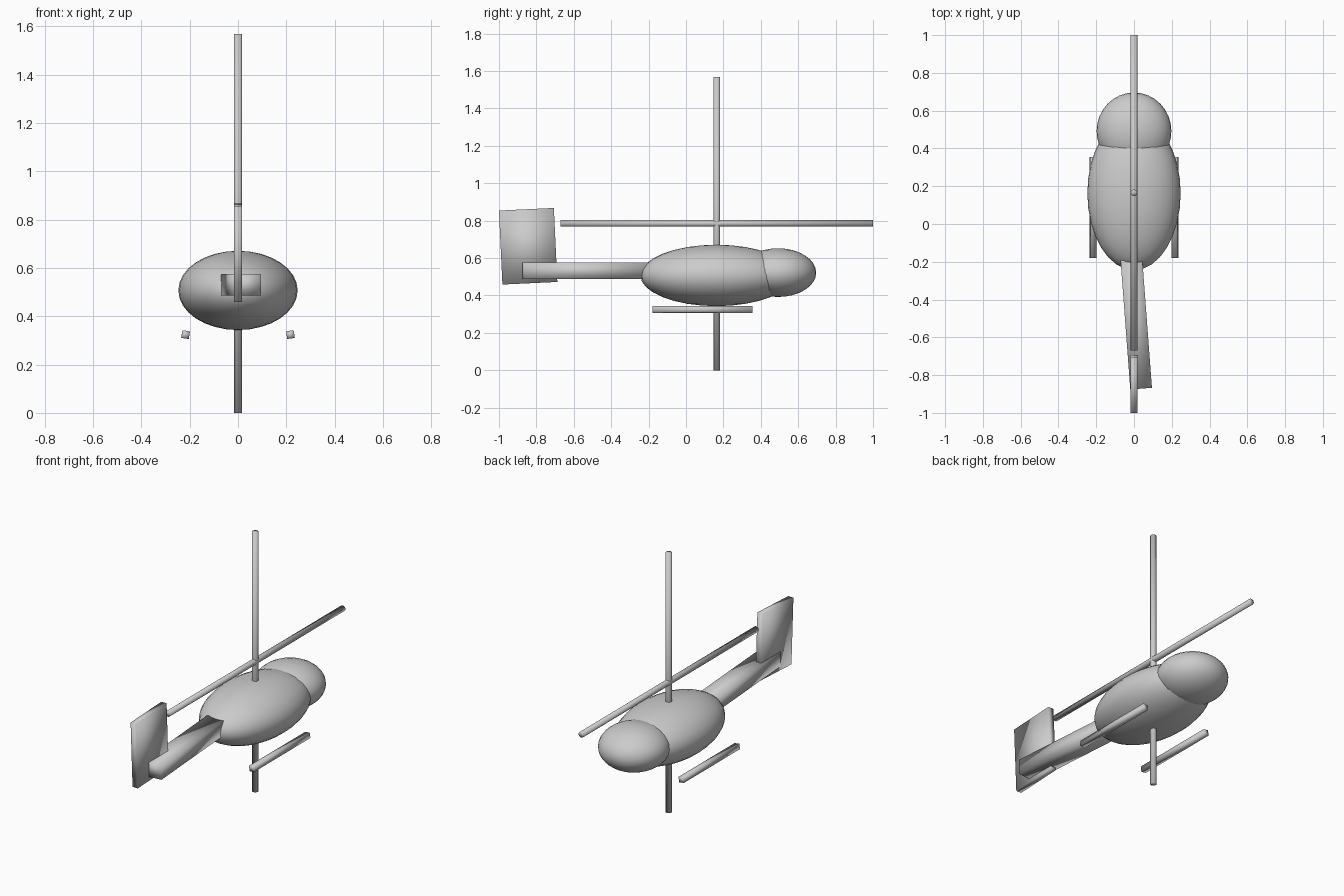
import bpy
from math import radians, pi

if "Cube" in bpy.data.objects:
    bpy.data.objects.remove(bpy.data.objects["Cube"])

HUB_Y = 0.165


def finish(name, dims, rot):
    o = bpy.context.object
    o.name = name
    o.scale = dims
    o.rotation_euler = rot
    bpy.ops.object.transform_apply(location=False, rotation=True, scale=True)
    bpy.ops.object.shade_smooth()
    return o


def box(name, loc, dims, rot=(0, 0, 0)):
    bpy.ops.mesh.primitive_cube_add(size=1, location=loc)
    return finish(name, dims, rot)


def ellipsoid(name, loc, radii):
    bpy.ops.mesh.primitive_uv_sphere_add(segments=32, ring_count=16, radius=1, location=loc)
    return finish(name, radii, (0, 0, 0))


def rod(name, loc, radius, length, rot=(0, 0, 0)):
    bpy.ops.mesh.primitive_cylinder_add(vertices=16, radius=radius, depth=length, location=loc)
    return finish(name, (1, 1, 1), rot)


# Fuselage and cockpit bubble
ellipsoid("fuselage", (0, 0.163, 0.507), (0.247, 0.407, 0.164))
ellipsoid("cockpit", (0, 0.492, 0.522), (0.198, 0.204, 0.13))

# Rotor: upright rod through the body and one lengthwise rod
rod("rotor_mast", (0, HUB_Y, 0.784), 0.0175, 1.568)
rod("rotor_blade", (0, HUB_Y, 0.785), 0.0175, 1.67, (pi / 2, 0, 0))

# Tail boom, slightly yawed, and leaning tail fin
box("tail_boom", (0.012, -0.53, 0.531), (0.115, 0.685, 0.088), (0, 0, radians(4.3)))
box("tail_fin", (0, -0.844, 0.663), (0.035, 0.294, 0.396), (radians(2.7), 0, 0))

# Landing skids
for side, label in ((-1, "left"), (1, "right")):
    box("skid_" + label, (side * 0.217, 0.088, 0.324), (0.032, 0.535, 0.032),
        (0, side * radians(-9), 0))
